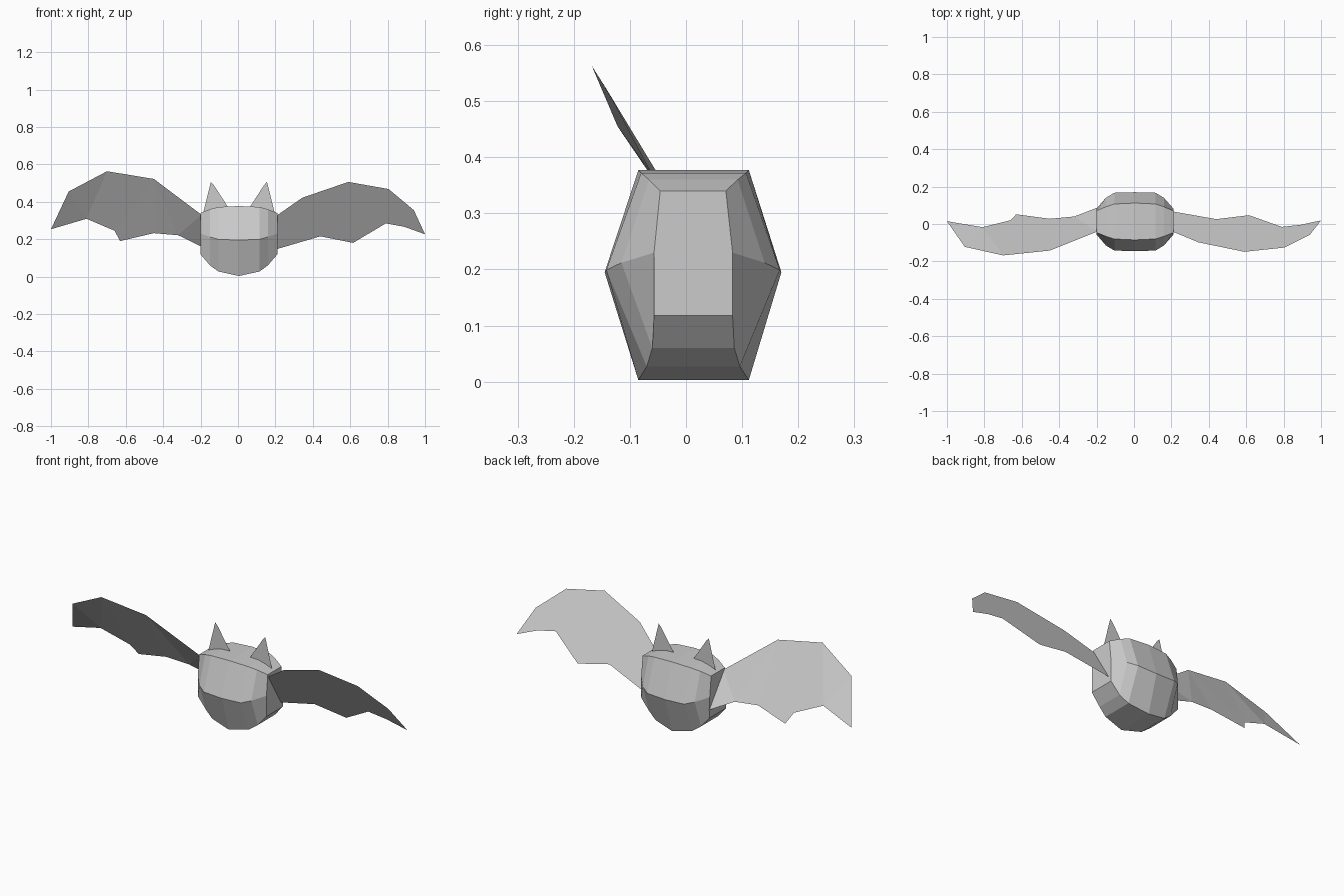
import bpy
import bmesh

if "Cube" in bpy.data.objects:
    bpy.data.objects.remove(bpy.data.objects["Cube"])

grey = bpy.data.materials.new("plain grey")
grey.diffuse_color = (0.6, 0.6, 0.6, 1)
grey.use_nodes = True
grey.node_tree.nodes["Principled BSDF"].inputs["Base Color"].default_value = grey.diffuse_color


def finish(name, bm):
    mesh = bpy.data.meshes.new(name)
    bm.to_mesh(mesh)
    bm.free()
    mesh.materials.append(grey)
    obj = bpy.data.objects.new(name, mesh)
    bpy.context.collection.objects.link(obj)
    return obj


def sheet(name, points):
    """Flat outline filled with triangles."""
    bm = bmesh.new()
    face = bm.faces.new([bm.verts.new(p) for p in points])
    bmesh.ops.triangulate(bm, faces=[face])
    return finish(name, bm)


# Body: six-sided sections lofted from side to side
# each half section: offset, (front y, back y, z) for top, middle and bottom
sections = [
    (0.00, (-0.085, 0.112, 0.377), (-0.145, 0.170, 0.195), (-0.085, 0.112, 0.003)),
    (0.11, (-0.080, 0.107, 0.372), (-0.142, 0.167, 0.199), (-0.070, 0.096, 0.027)),
    (0.155, (-0.066, 0.092, 0.360), (-0.115, 0.140, 0.212), (-0.060, 0.086, 0.060)),
    (0.205, (-0.046, 0.071, 0.340), (-0.057, 0.083, 0.230), (-0.057, 0.083, 0.118)),
]
bm = bmesh.new()
rings = []
stations = [(-1, s) for s in reversed(sections[1:])] + [(1, s) for s in sections]
for side, (x, top, mid, low) in stations:
    profile = [(top[0], top[2]), (top[1], top[2]), (mid[1], mid[2]),
               (low[1], low[2]), (low[0], low[2]), (mid[0], mid[2])]
    rings.append([bm.verts.new((side * x + 0.005, y, z)) for y, z in profile])
for a, b in zip(rings, rings[1:]):
    for i in range(6):
        j = (i + 1) % 6
        bm.faces.new((a[i], a[j], b[j], b[i]))
# End caps split along the middle crease
for r in (rings[0], rings[-1]):
    bm.faces.new((r[0], r[1], r[2], r[5]))
    bm.faces.new((r[5], r[2], r[3], r[4]))
bmesh.ops.recalc_face_normals(bm, faces=bm.faces)
finish("body", bm)

# Wings: thin membranes leaning forward towards the top
sheet("left_wing", [
    (-0.195, -0.04, 0.33), (-0.45, -0.142, 0.522), (-0.70, -0.168, 0.563),
    (-0.905, -0.122, 0.455), (-1.0, 0.015, 0.253), (-0.81, -0.017, 0.309),
    (-0.66, 0.02, 0.245), (-0.63, 0.052, 0.19), (-0.45, 0.028, 0.232),
    (-0.32, 0.04, 0.221), (-0.195, 0.088, 0.16)])
right_outline = [
    (0.205, 0.325), (0.345, 0.422), (0.59, 0.506), (0.805, 0.468),
    (0.94, 0.355), (1.0, 0.226), (0.89, 0.266), (0.79, 0.284),
    (0.615, 0.18), (0.44, 0.215), (0.205, 0.146)]
sheet("right_wing", [(x, 0.155 - 0.6 * z, z) for x, z in right_outline])

# Ears: flat pointed plates
ear = [(-0.185, 0.345), (-0.165, 0.42), (-0.145, 0.506), (-0.13, 0.49),
       (-0.095, 0.43), (-0.055, 0.374)]
for name, side in (("left_ear", -1), ("right_ear", 1)):
    sheet(name, [(-side * x + (0.01 if side > 0 else 0), 0.012, z) for x, z in ear])
